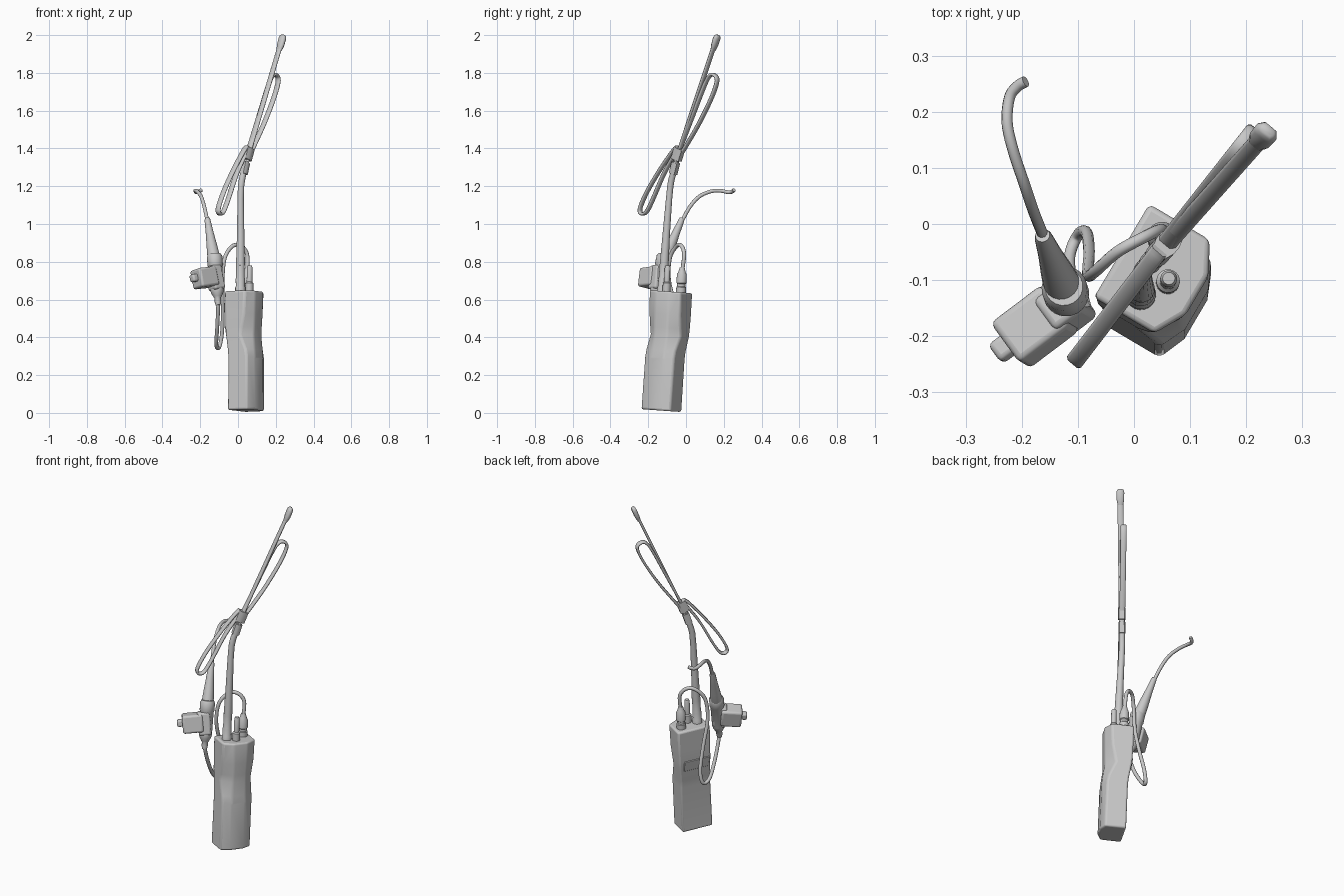
import bpy, bmesh, math
from mathutils import Vector, Matrix

if "Cube" in bpy.data.objects:
    bpy.data.objects.remove(bpy.data.objects["Cube"])

grey = bpy.data.materials.new("matte_grey")
grey.diffuse_color = (0.58, 0.58, 0.58, 1)
grey.use_nodes = True
grey.node_tree.nodes["Principled BSDF"].inputs["Base Color"].default_value = grey.diffuse_color


def finish(name, bm, bevel=0, segments=2, angle=40):
    bmesh.ops.recalc_face_normals(bm, faces=bm.faces)
    me = bpy.data.meshes.new(name)
    bm.to_mesh(me)
    bm.free()
    ob = bpy.data.objects.new(name, me)
    bpy.context.collection.objects.link(ob)
    me.materials.append(grey)
    bpy.ops.object.select_all(action='DESELECT')
    ob.select_set(True)
    bpy.context.view_layer.objects.active = ob
    bpy.ops.object.shade_smooth_by_angle(angle=math.radians(angle))
    if bevel:
        m = ob.modifiers.new("Bevel", 'BEVEL')
        m.width, m.segments = bevel, segments
        m.limit_method, m.angle_limit = 'ANGLE', math.radians(25)
    return ob


def loft(name, rings, **kw):
    """Skin a list of equal-length rings and cap the ends."""
    bm = bmesh.new()
    vs = [[bm.verts.new(p) for p in r] for r in rings]
    n = len(vs[0])
    for a, b in zip(vs, vs[1:]):
        for j in range(n):
            bm.faces.new((a[j], a[(j + 1) % n], b[(j + 1) % n], b[j]))
    bm.faces.new(vs[0])
    bm.faces.new(vs[-1])
    return finish(name, bm, **kw)


def smooth_path(pts, steps):
    """Catmull-Rom interpolation through the points."""
    p = [Vector(q) for q in pts]
    p = [2 * p[0] - p[1]] + p + [2 * p[-1] - p[-2]]
    out = []
    for i in range(1, len(p) - 2):
        a, b, c, d = p[i - 1:i + 3]
        for k in range(steps):
            t = k / steps
            out.append(0.5 * (2 * b + (c - a) * t + (2 * a - 5 * b + 4 * c - d) * t * t
                              + (3 * b - a - 3 * c + d) * t ** 3))
    return out + [p[-2]]


def tube(name, pts, radii, sides=14, steps=0):
    """Round tube; radii is one number or one per point."""
    pts = smooth_path(pts, steps) if steps else [Vector(q) for q in pts]
    if not isinstance(radii, (list, tuple)):
        radii = [radii] * len(pts)
    u, rings = Vector((1, 0.2, 0)), []
    for i, p in enumerate(pts):
        d = (pts[min(i + 1, len(pts) - 1)] - pts[max(i - 1, 0)]).normalized()
        u = (u - d * u.dot(d)).normalized()
        v = d.cross(u)
        rings.append([p + radii[i] * (u * math.cos(2 * math.pi * k / sides)
                                      + v * math.sin(2 * math.pi * k / sides)) for k in range(sides)])
    return loft(name, rings)


def turned(name, base, top, profile, sides=20):
    """Turned part: profile is (fraction along axis, radius)."""
    a, b = Vector(base), Vector(top)
    return tube(name, [a.lerp(b, f) for f, r in profile], [r for f, r in profile], sides)


# Radio case: footprint axes are N (towards the bowed face) and T (across it)
N, T = Vector((0.86, -0.51, 0)), Vector((0.51, 0.86, 0))


def case_point(n, t, z):
    p = N * n + T * t
    p.z = z - 0.07 * (p.y + 0.10)
    return p


rings = []
for z, n0, n1, n2, t0, t1 in [(0.010, .043, .161, .182, -.182, 0), (0.29, .035, .151, .174, -.165, .016),
                              (0.33, .030, .142, .170, -.162, .019), (0.41, .016, .104, .159, -.157, .031),
                              (0.45, .012, .112, .160, -.156, .034), (0.52, .009, .126, .161, -.153, .039),
                              (0.643, .005, .131, .162, -.149, .045)]:
    c, h = (t0 + t1) / 2, 0.04
    rings.append([case_point(n, t, z) for n, t in
                  ((n0, t0), (n1, t0), (n2, c - h), (n2, c + h), (n1, t1), (n0, t1))])
loft("radio_case", rings, bevel=0.01, segments=3)

# Battery latch on the flat back of the case
latch = []
for out in (0.004, -0.005):
    latch.append([case_point(n + out, t, z) for n, t, z in
                  ((.020, -.147, .395), (.020, .005, .395), (.010, .005, .455), (.010, -.147, .455))])
loft("battery_latch", latch, bevel=0.003)

# Controls on the top of the case
turned("volume_knob", (.06, -.105, .62), (.062, -.097, .78),
       [(0, .021), (.42, .021), (.46, .015), (.94, .015), (1, .011)])
turned("cable_connector", (.05, -.028, .62), (.05, -.02, .77),
       [(0, .026), (.3, .026), (.33, .022), (.42, .022), (.45, .027), (.75, .026), (.85, .019), (1, .013)])

# Antenna: threaded base, flexible neck, flat folded blade
turned("antenna_base", (.012, -.128, .62), (.013, -.115, .80),
       [(0, .027), (.25, .027), (.28, .024), (.5, .025), (.53, .023), (1, .023)])
tube("antenna_neck", [(.013, -.116, .78), (.014, -.105, .94), (.014, -.09, 1.13), (.016, -.083, 1.2),
                      (.021, -.077, 1.235), (.033, -.061, 1.29), (.043, -.052, 1.33)],
     [.024, .020, .017, .017, .017, .016, .016], 16)

W = Vector((.763, -.646, 0))         # across the blade
O = Vector((.028, -.07, 0))
BLADE, UPPER, LOWER = Vector((.65, .73, 0)), Vector((.61, .775, 0)), Vector((.585, .763, 0))


def ribbon(name, heading, pts, half_w, half_t, steps=5):
    """Flat rounded strip following (along, height) points in an upright plane."""
    path = smooth_path([O + heading * s + Vector((0, 0, z)) for s, z in pts], steps)
    ws = half_w if isinstance(half_w, list) else [half_w] * len(path)
    rings = []
    for i, p in enumerate(path):
        d = (path[min(i + 1, len(path) - 1)] - path[max(i - 1, 0)]).normalized()
        q = d.cross(W)
        w, t = ws[i], half_t * ws[i] / max(ws)
        rings.append([p + W * a * w + q * b * t for a, b in
                      ((-1, -.3), (-.7, -1), (.7, -1), (1, -.3), (1, .3), (.7, 1), (-.7, 1), (-1, .3))])
    return loft(name, rings, angle=60)


ribbon("antenna_blade", BLADE, [(.01, 1.27), (.045, 1.38), (.18, 1.68), (.31, 1.965)], .016, .007)
ribbon("blade_tip", BLADE, [(.291, 1.918), (.297, 1.932), (.304, 1.947), (.318, 1.982), (.323, 1.995), (.325, 2.0)],
       [.014, .018, .021, .022, .018, .012], .013, 1)
ribbon("upper_fold", UPPER, [(.03, 1.36), (.065, 1.43), (.14, 1.58), (.215, 1.73), (.25, 1.782), (.28, 1.79),
                             (.303, 1.76), (.267, 1.672), (.185, 1.54), (.1, 1.425), (.04, 1.35)], .016, .007)
ribbon("lower_fold", LOWER, [(.03, 1.41), (0, 1.385), (-.09, 1.285), (-.175, 1.175), (-.224, 1.09),
                             (-.222, 1.058), (-.19, 1.058), (-.15, 1.11), (-.065, 1.26), (0, 1.35),
                             (.03, 1.39)], .016, .007)
ribbon("blade_clip", BLADE, [(.025, 1.34), (.05, 1.40)], .021, .027, 1)
ribbon("neck_clamp", BLADE, [(.002, 1.265), (.022, 1.325)], .019, .019, 1)

# Cable looping from the connector to the talk switch
tube("loop_cable", [(.05, -.02, .75), (.048, -.01, .84), (.015, -.025, .885), (-.03, -.05, .882),
                    (-.07, -.085, .82), (-.082, -.09, .70), (-.08, -.05, .55), (-.085, -.015, .42),
                    (-.10, -.02, .347), (-.115, -.06, .36), (-.11, -.12, .45), (-.105, -.165, .56),
                    (-.105, -.17, .61)], .0105, 10, 6)

# Talk switch: barrel with collars, tapered strain relief and tail cable
turned("switch_barrel", (-.105, -.172, .57), (-.125, -.112, .84),
       [(0, .013), (.06, .017), (.14, .017), (.17, .022), (.24, .032), (.30, .036), (.76, .037),
        (.79, .041), (.95, .041), (1, .034)])
turned("strain_relief", (-.126, -.114, .81), (-.163, -.02, 1.03),
       [(0, .033), (.15, .032), (.35, .028), (.65, .021), (.95, .016), (1, .013)])
tube("tail_cable", [(-.158, -.03, 1.0), (-.178, .02, 1.09), (-.195, .07, 1.145), (-.215, .13, 1.172),
                    (-.226, .18, 1.176), (-.222, .225, 1.168), (-.208, .245, 1.172), (-.193, .254, 1.18)],
     .010, 10, 5)


def box(name, centre, size, bevel):
    """Rounded box turned to the switch heading and leaning back."""
    bm = bmesh.new()
    bmesh.ops.create_cube(bm, size=1)
    rot = (Matrix.Rotation(math.radians(36), 4, 'Z') @ Matrix.Rotation(math.radians(-12), 4, 'X')
           @ Matrix.Rotation(math.radians(-5), 4, 'Y'))
    bm.transform(Matrix.Translation(centre) @ rot @ Matrix.Diagonal((*size, 1)))
    return finish(name, bm, bevel=bevel, segments=3)


box("switch_housing", (-.176, -.183, .715), (.115, .092, .102), .012)
box("switch_bridge", (-.122, -.150, .715), (.07, .07, .13), .012)
box("talk_button", (-.229, -.219, .714), (.045, .04, .04), .01)
